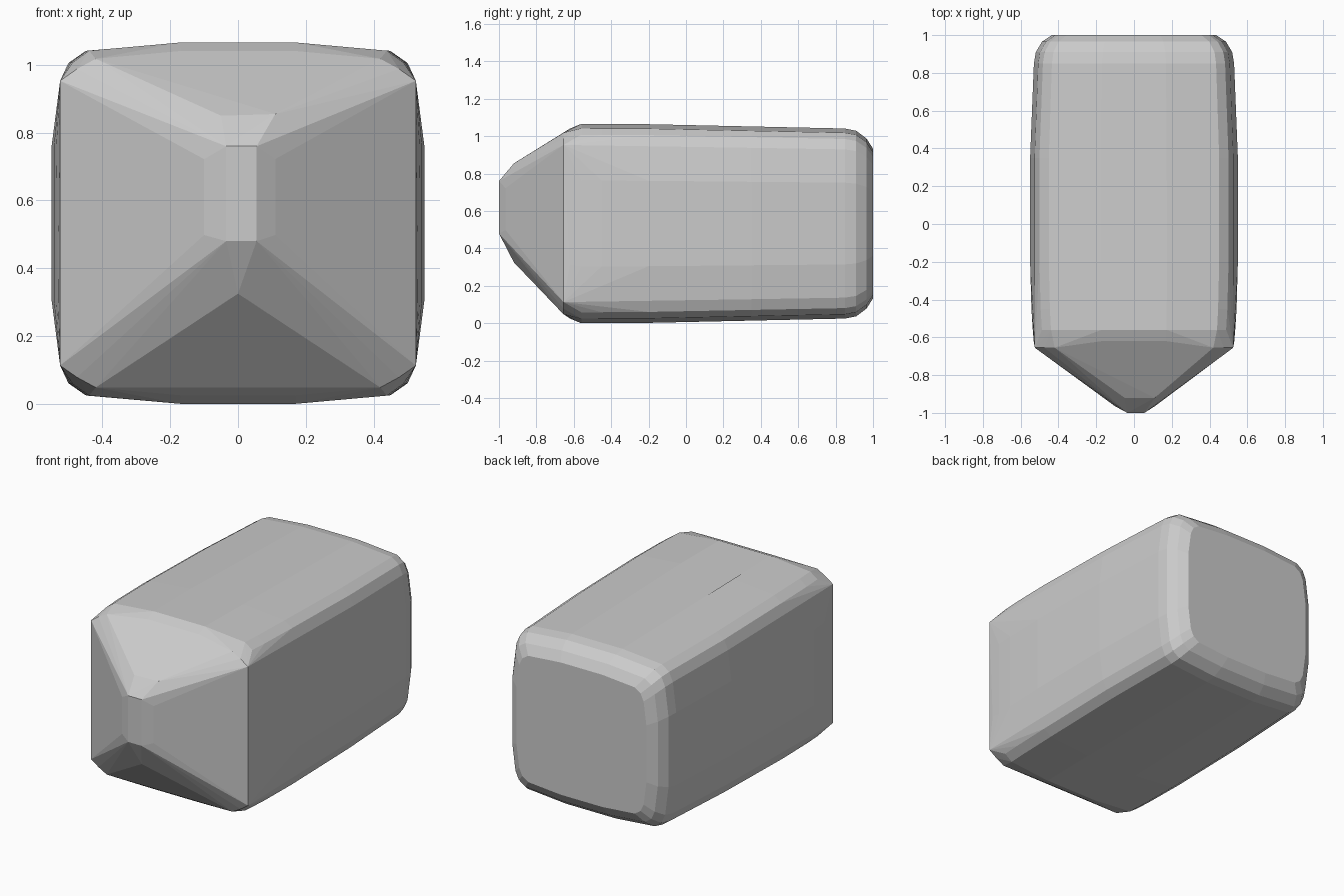
import bpy
import bmesh
import math

if "Cube" in bpy.data.objects:
    bpy.data.objects.remove(bpy.data.objects["Cube"])

ZC = 0.533  # mid height of the body

# Quarter of the softly bulging square cross-section (unit half-sizes)
QUARTER = [(1, .43), (.957, .78), (.91, .89), (.82, .955), (.32, 1)]

# Body stations along the length: y, half width, half height
STATIONS = [
    (-.62, .531, .508), (-.56, .536, .533), (-.45, .543, .533),
    (-.20, .55, .531), (.35, .55, .519), (.85, .53, .508),
    (.91, .52, .496), (.965, .487, .455), (1.0, .435, .40),
]

bm = bmesh.new()


def mirrored(x, y, dz, zc=ZC):
    """Add a point in all four quadrants of the cross-section."""
    for sx in (-1, 1):
        for sz in (-1, 1):
            bm.verts.new((sx * x, y, zc + sz * dz))


# Rounded body
for y, hx, hz in STATIONS:
    for qx, qz in QUARTER:
        mirrored(qx * hx, y, qz * hz)

# Shoulder where the body turns into the wedge nose
for x, dz in [(.525, .42), (.475, .455), (.42, .485)]:
    mirrored(x, -.655, dz)

# Wedge nose: narrow vertical tip and the ridge ends above and below it
for z in (.48, .76):
    bm.verts.new((-.035, -1, z))
    bm.verts.new((.055, -1, z))
    bm.verts.new((-.10, -.965, .61 + (z - .62) * .8))
    bm.verts.new((.11, -.965, .61 + (z - .62) * .8))
for p in [(-.05, -.92, .85), (.11, -.92, .855), (0, -.92, .325), (.06, -.935, .38)]:
    bm.verts.new(p)

# Wrap everything in one closed faceted skin
res = bmesh.ops.convex_hull(bm, input=bm.verts[:])
loose = [v for v in bm.verts if not v.link_faces]
bmesh.ops.delete(bm, geom=loose, context='VERTS')
bmesh.ops.dissolve_limit(bm, angle_limit=math.radians(1), verts=bm.verts[:], edges=bm.edges[:])
bmesh.ops.recalc_face_normals(bm, faces=bm.faces[:])

mesh = bpy.data.meshes.new("wedge_nosed_block")
bm.to_mesh(mesh)
bm.free()
block = bpy.data.objects.new("wedge_nosed_block", mesh)
bpy.context.collection.objects.link(block)
